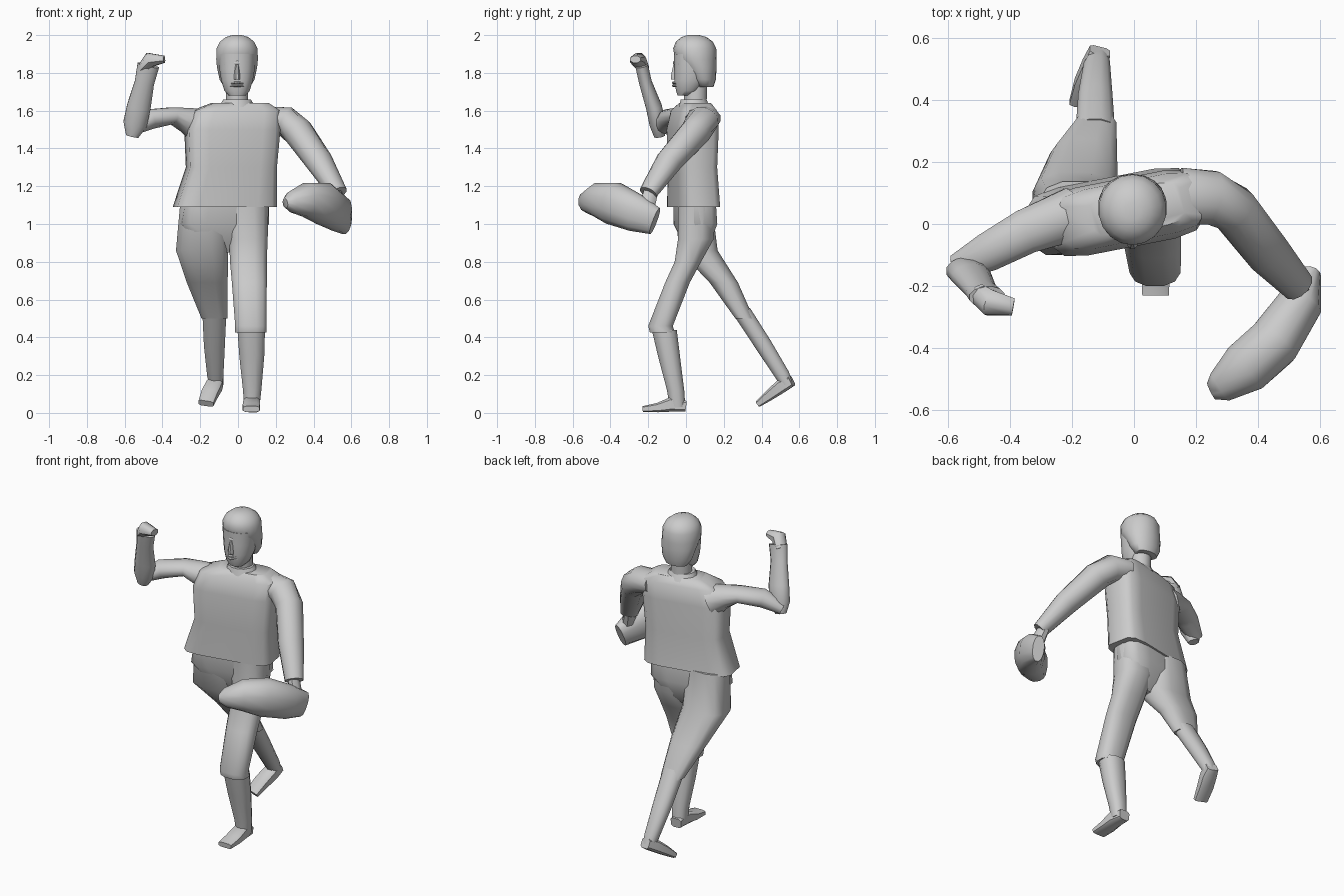
import bpy, bmesh, math
from mathutils import Vector

Z, X = Vector((0, 0, 1)), Vector((1, 0, 0))


def loft(name, rings, ref, axis=None, n=12, power=2.0, angle=48):
    """Skin rings (x, y, z, half_a, half_b); half_a lies along ref.
    With axis given all rings share that normal, else they follow the path."""
    bm = bmesh.new()
    pts = [Vector(r[:3]) for r in rings]
    loops = []
    for i, r in enumerate(rings):
        t = axis or (pts[min(i + 1, len(pts) - 1)] - pts[max(i - 1, 0)])
        t = t.normalized()
        u = (ref - t * ref.dot(t)).normalized()
        v = t.cross(u)
        loop = []
        for k in range(n):
            a = 2 * math.pi * (k + 0.5) / n
            c, s = math.cos(a), math.sin(a)
            c = math.copysign(abs(c) ** (2 / power), c)
            s = math.copysign(abs(s) ** (2 / power), s)
            loop.append(bm.verts.new(pts[i] + u * c * r[3] + v * s * r[4]))
        loops.append(loop)
    for a, b in zip(loops, loops[1:]):
        for k in range(n):
            bm.faces.new((a[k], a[(k + 1) % n], b[(k + 1) % n], b[k]))
    bm.faces.new(loops[0])
    bm.faces.new(loops[-1])
    bmesh.ops.recalc_face_normals(bm, faces=bm.faces)
    me = bpy.data.meshes.new(name)
    bm.to_mesh(me)
    bm.free()
    ob = bpy.data.objects.new(name, me)
    bpy.context.collection.objects.link(ob)
    bpy.ops.object.select_all(action='DESELECT')
    ob.select_set(True)
    bpy.context.view_layer.objects.active = ob
    bpy.ops.object.shade_smooth_by_angle(angle=math.radians(angle))
    return ob


# Boxy shirt, twisted slightly about z
yaw = math.radians(11)
twist = Vector((math.cos(yaw), math.sin(yaw), 0))
loft("shirt", [(-.07, .04, 1.09, .272, .112), (-.035, .035, 1.3, .237, .106),
               (-.03, .035, 1.5, .25, .113), (-.01, .042, 1.6, .232, .098),
               (.01, .048, 1.64, .15, .07)], twist, Z, power=5)
loft("collar", [(-.005, .045, 1.62, .1, .085), (-.005, .04, 1.66, .075, .07)], X, Z)

# Neck, face and hair
loft("neck", [(-.005, .05, 1.6, .06, .06), (-.005, .05, 1.76, .06, .065)], X, Z)
loft("face", [(-.005, -.005, 1.68, .045, .04), (-.005, .01, 1.705, .068, .064),
              (-.005, .025, 1.76, .085, .088), (-.005, .035, 1.82, .095, .098),
              (-.005, .035, 1.9, .1, .1)], X, Z, n=16, power=2.3)
loft("hair", [(-.005, .1, 1.725, .07, .045), (-.005, .092, 1.765, .094, .066),
              (-.005, .072, 1.83, .108, .09), (-.005, .052, 1.872, .112, .11),
              (-.005, .046, 1.93, .11, .114), (-.005, .044, 1.965, .092, .098),
              (-.005, .042, 1.99, .06, .066), (-.005, .04, 2.0, .025, .03)],
     X, Z, n=18, angle=60)
loft("nose", [(-.005, -.056, 1.765, .018, .024), (-.005, -.062, 1.78, .018, .02),
              (-.005, -.054, 1.845, .009, .014)], X, Z, n=8)
loft("brow", [(-.07, -.028, 1.85, .012, .012), (-.005, -.056, 1.853, .014, .014),
              (.06, -.028, 1.85, .012, .012)], Z, n=8)
for z in (1.733, 1.748):
    loft("lip", [(-.04, -.045, z, .006, .008), (-.005, -.063, z, .008, .012),
                 (.03, -.045, z, .006, .008)], Z, n=8)

# Raised arm with fist
loft("raised_sleeve", [(-.2, .03, 1.515, .1, .09), (-.27, .005, 1.55, .07, .082),
                       (-.35, -.025, 1.573, .046, .075), (-.47, -.09, 1.555, .055, .065),
                       (-.57, -.14, 1.5, .035, .045)], Z)
loft("raised_forearm", [(-.56, -.14, 1.465, .035, .03), (-.545, -.15, 1.53, .065, .045),
                        (-.525, -.17, 1.62, .065, .044), (-.495, -.215, 1.75, .053, .035),
                        (-.475, -.235, 1.84, .06, .035)], X)
loft("fist", [(-.505, -.225, 1.82, .03, .035), (-.465, -.255, 1.87, .042, .045),
              (-.39, -.268, 1.872, .02, .03)], Z, n=8)

# Lowered arm with mitt
loft("lowered_arm", [(.15, .09, 1.56, .065, .095), (.25, .085, 1.545, .08, .09),
                     (.32, .05, 1.485, .083, .08), (.43, -.09, 1.33, .07, .075),
                     (.53, -.2, 1.165, .045, .055)], Z)
loft("mitt_hand", [(.51, -.18, 1.19, .03, .04), (.545, -.21, 1.08, .04, .045)], X, n=8)
loft("mitt", [(.57, -.165, 1.015, .075, .035), (.535, -.26, 1.055, .1, .075),
              (.45, -.385, 1.11, .115, .088), (.36, -.465, 1.128, .092, .088),
              (.28, -.525, 1.115, .055, .055), (.25, -.54, 1.11, .025, .03)],
     Z, n=12, power=2.2)

# Trousers: hip block and two legs
loft("hips", [(-.065, .045, 1.12, .23, .095), (-.075, .05, 1.0, .24, .097),
              (-.075, .055, .9, .16, .06), (-.07, .05, .85, .08, .03)],
     twist, Z, power=3.5)
loft("front_thigh", [(.045, .055, 1.1, .12, .1), (.055, .052, .92, .105, .097),
                     (.055, .01, .8, .1, .072), (.06, -.045, .69, .095, .067),
                     (.068, -.135, .46, .085, .067), (.068, -.125, .425, .085, .068)],
     X, Z, power=2.5)
loft("back_thigh", [(-.185, .04, 1.1, .125, .1), (-.19, .065, .86, .142, .105),
                    (-.163, .2, .69, .111, .077), (-.125, .31, .5, .07, .05)],
     X, Z, power=2.7)

# Shins
loft("front_shin", [(.07, -.115, .44, .075, .068), (.073, -.09, .3, .068, .06),
                    (.075, -.055, .12, .05, .047), (.073, -.045, .03, .042, .043)],
     X, Z, power=2.3)
loft("back_shin", [(-.125, .3, .53, .065, .048), (-.125, .41, .36, .057, .046),
                   (-.12, .51, .2, .044, .04), (-.115, .535, .15, .036, .032)],
     X, power=2.3)

# Shoes, heel to toe
loft("front_shoe", [(.07, 0, .035, .036, .03), (.072, -.08, .045, .045, .04),
                    (.07, -.15, .028, .047, .026), (.07, -.23, .02, .045, .016)],
     X, n=8, power=4)
loft("back_shoe", [(-.11, .56, .17, .035, .03), (-.125, .51, .145, .044, .038),
                   (-.15, .45, .1, .045, .03), (-.17, .385, .05, .042, .018)],
     X, n=8, power=4)
